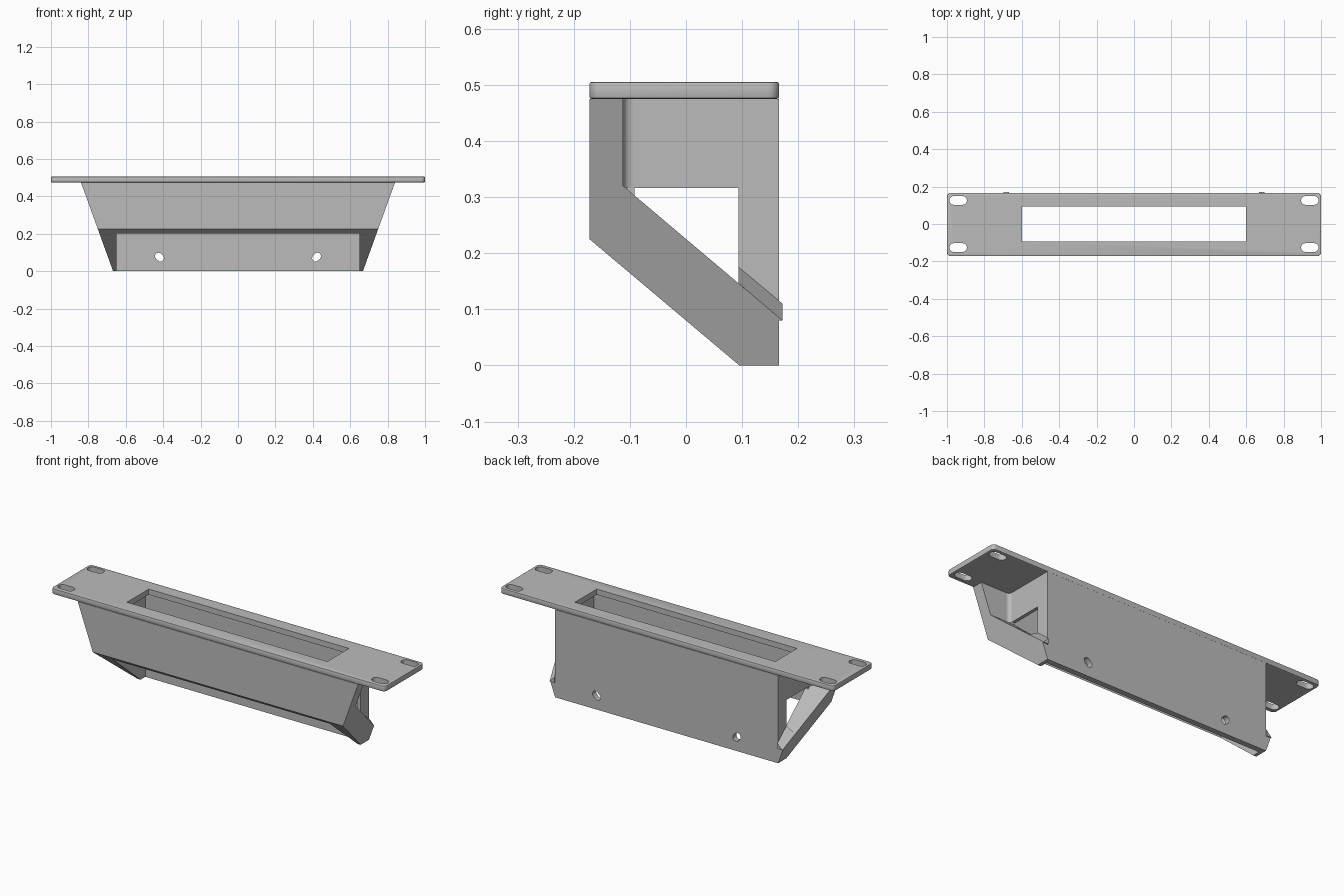
import bpy, bmesh, math
from mathutils import Matrix, Vector

cube = bpy.data.objects.get("Cube")
if cube:
    bpy.data.objects.remove(cube, do_unlink=True)

grey = bpy.data.materials.new("light grey")
grey.use_nodes = True
colour = (0.5, 0.5, 0.5, 1)
grey.diffuse_color = colour
grey.node_tree.nodes["Principled BSDF"].inputs["Base Color"].default_value = colour

FRONT, BACK, TOP, UNDER = -0.172, 0.166, 0.505, 0.475
INNER, OUTER = 0.65, 0.668      # faces of the side walls
WALL = 0.03


def loft(name, ring_a, ring_b):
    """Solid between two matching rings of points."""
    bm = bmesh.new()
    a = [bm.verts.new(p) for p in ring_a]
    b = [bm.verts.new(p) for p in ring_b]
    bm.faces.new(a)
    bm.faces.new(b[::-1])
    n = len(a)
    for i in range(n):
        bm.faces.new((a[i], b[i], b[(i + 1) % n], a[(i + 1) % n]))
    bmesh.ops.recalc_face_normals(bm, faces=bm.faces)
    mesh = bpy.data.meshes.new(name)
    bm.to_mesh(mesh)
    bm.free()
    mesh.materials.append(grey)
    obj = bpy.data.objects.new(name, mesh)
    bpy.context.collection.objects.link(obj)
    return obj


def side_prism(name, profile, x0, x1):
    """Extrude a (y, z) profile along x; x1 may depend on z."""
    end = x1 if callable(x1) else lambda z: x1
    return loft(name, [(x0, y, z) for y, z in profile],
                [(end(z), y, z) for y, z in profile])


def box(name, lo, hi):
    profile = [(lo[1], lo[2]), (hi[1], lo[2]), (hi[1], hi[2]), (lo[1], hi[2])]
    return side_prism(name, profile, lo[0], hi[0])


def slot(centre, length, width, normal, turn=0):
    """Cutter with round ends, running through a panel along its normal axis."""
    r, half, ring = width / 2, (length - width) / 2, []
    for i in range(18):
        a = math.pi * (i if i < 9 else i - 1) / 8 - math.pi / 2
        shift = half if i < 9 else -half
        ring.append((shift + r * math.cos(a), r * math.sin(a)))
    basis = {"z": Matrix.Identity(3),
             "y": Matrix(((1, 0, 0), (0, 0, 1), (0, 1, 0))),
             "x": Matrix(((0, 0, 1), (1, 0, 0), (0, 1, 0)))}[normal]
    spin = Matrix.Rotation(turn, 3, "Z")
    rings = [[Vector(centre) + basis @ (spin @ Vector((u, v, d))) for u, v in ring]
             for d in (-0.06, 0.06)]
    return loft("slot_cutter", *rings)


def cut(obj, cutters):
    for c in cutters:
        c.hide_render = True
        m = obj.modifiers.new("opening", "BOOLEAN")
        m.operation, m.solver, m.object = "DIFFERENCE", "EXACT", c
    bpy.context.view_layer.update()
    deps = bpy.context.evaluated_depsgraph_get()
    mesh = bpy.data.meshes.new_from_object(obj.evaluated_get(deps))
    obj.modifiers.clear()
    obj.data = mesh
    for c in cutters:
        bpy.data.objects.remove(c, do_unlink=True)


def mirrored(obj, name):
    """Copy across the x = 0 plane."""
    mesh = obj.data.copy()
    mesh.transform(Matrix.Scale(-1, 4, (1, 0, 0)))
    mesh.flip_normals()
    twin = bpy.data.objects.new(name, mesh)
    bpy.context.collection.objects.link(twin)


# Mounting plate with rounded corners and softened ends
plate = box("mounting_plate", (-1, FRONT, UNDER), (1, BACK, TOP))
bm = bmesh.new()
bm.from_mesh(plate.data)
upright = [e for e in bm.edges if abs(e.verts[0].co.z - e.verts[1].co.z) > 0.01]
bmesh.ops.bevel(bm, geom=upright, offset=0.02, segments=5, profile=0.5, affect="EDGES")
ends = [e for e in bm.edges if abs(e.verts[0].co.z - e.verts[1].co.z) < 0.001
        and all(abs(v.co.x) > 0.97 for v in e.verts)]
bmesh.ops.bevel(bm, geom=ends, offset=0.004, segments=2, profile=0.5, affect="EDGES")
bm.to_mesh(plate.data)
bm.free()
holes = [slot((sx * 0.94, sy * 0.126, 0.49), 0.094, 0.047, "z")
         for sx in (-1, 1) for sy in (-1, 1)]
holes.append(box("window_cutter", (-0.6, -0.093, 0.4), (0.6, 0.093, 0.6)))
cut(plate, holes)

# Front wall with a slanted lower edge
side_prism("front_wall", [(FRONT, 0.225), (FRONT + WALL, 0.2),
                          (FRONT + WALL, UNDER), (FRONT, UNDER)], -INNER, INNER)

# Back wall with two slanted fixing slots
back = box("back_wall", (-INNER, BACK - WALL, 0), (INNER, BACK, UNDER))
cut(back, [slot((s * 0.42, BACK - WALL / 2, 0.075), 0.052, 0.037, "y", s * math.pi / 4)
           for s in (-1, 1)])

# Side wall with a large opening above the brace and a small slot
side = side_prism("left_side_wall", [(FRONT, 0.225), (0.095, 0), (BACK, 0),
                                     (BACK, UNDER), (FRONT, UNDER)], INNER, OUTER)
opening = side_prism("opening_cutter", [(-0.092, 0.303), (0.094, 0.144),
                                        (0.094, 0.316), (-0.092, 0.316)], 0.6, 0.7)
cut(side, [opening, slot((0.087, 0.395, 0.66), 0.039, 0.026, "x")])
mirrored(side, "right_side_wall")

# Flared cheek and diagonal brace, leaning outward towards the plate
brace = side_prism("left_brace", [(FRONT, 0.225), (0.095, 0), (BACK, 0), (BACK, 0.08),
                                  (0.172, 0.08), (-0.112, 0.32), (-0.112, UNDER),
                                  (FRONT, UNDER)],
                   OUTER, lambda z: OUTER + 0.362 * z)
mirrored(brace, "right_brace")

# Fillet between the cheek and the side wall
R = 0.018
arc = [(OUTER + R - R * math.sin(a), -0.112 + R - R * math.cos(a))
       for a in (i * math.pi / 12 for i in range(7))]
arc.append((OUTER, -0.112))
fillet = loft("left_fillet", [(x, y, 0.316) for x, y in arc],
              [(x, y, UNDER) for x, y in arc])
mirrored(fillet, "right_fillet")

# Sloping wedge where the brace meets the rear column
wedge = loft("left_wedge",
             [(OUTER, 0.094, 0.175), (0.72, 0.094, 0.146), (OUTER, 0.094, 0.144)],
             [(OUTER, 0.172, 0.11), (0.697, 0.172, 0.08), (OUTER, 0.172, 0.08)])
mirrored(wedge, "right_wedge")

for obj in bpy.context.collection.objects:
    if obj.type == "MESH":
        bpy.context.view_layer.objects.active = obj
        obj.select_set(True)
bpy.ops.object.shade_smooth_by_angle(angle=math.radians(30))
